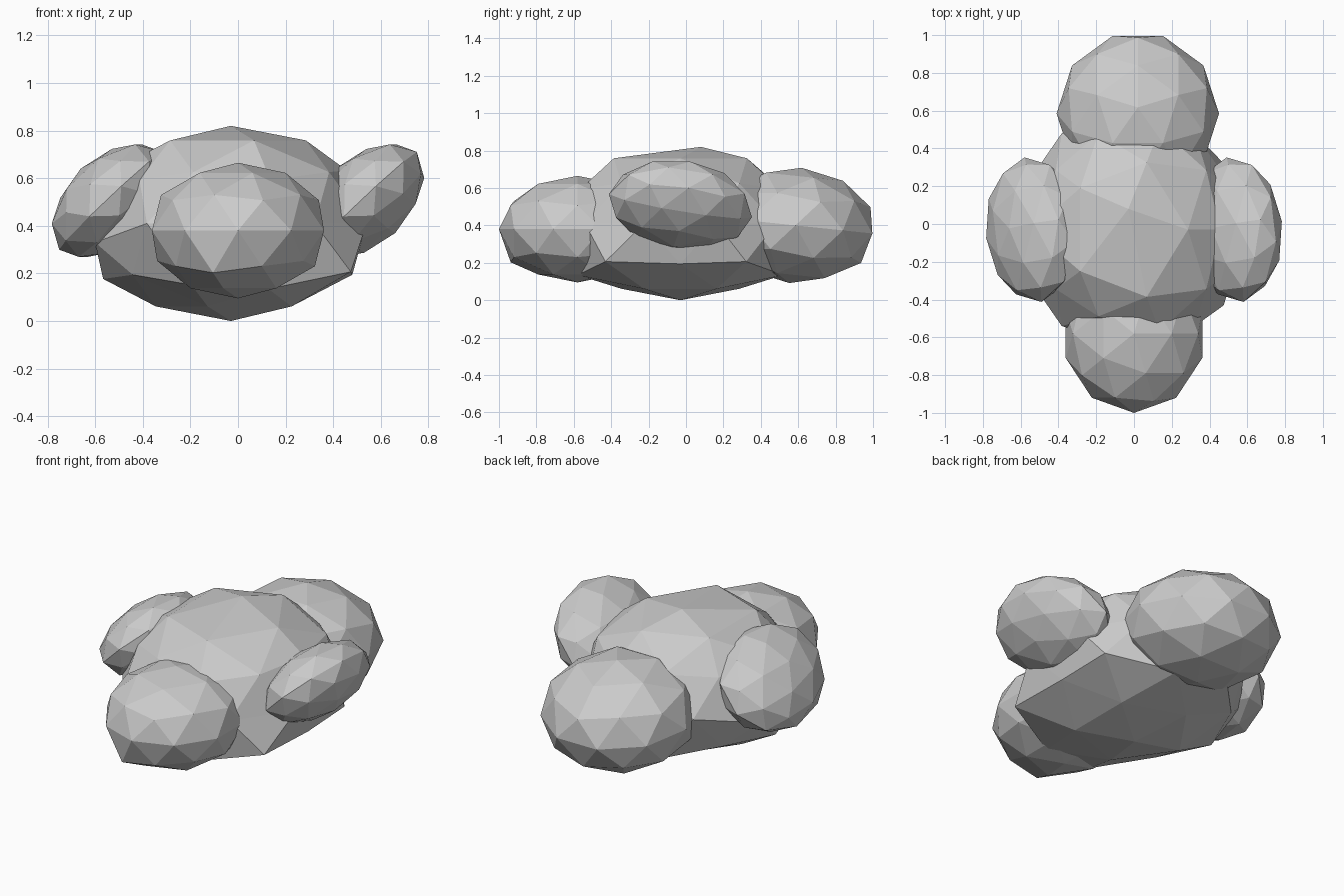
import bpy
import math
from mathutils import Matrix, Vector

if "Cube" in bpy.data.objects:
    bpy.data.objects.remove(bpy.data.objects["Cube"])


def blob(name, centre, radii, tilt=(0, 0, 0), spin=0):
    """Low-poly faceted ellipsoid; spin turns the facets before scaling."""
    bpy.ops.mesh.primitive_ico_sphere_add(subdivisions=2, radius=1, location=centre)
    obj = bpy.context.object
    obj.name = name
    obj.rotation_mode = 'ZYX'
    obj.rotation_euler = [math.radians(a) for a in tilt]
    turn = Matrix.Rotation(math.radians(spin), 3, 'Z')
    for v in obj.data.vertices:
        v.co = Vector(c * r for c, r in zip(turn @ v.co, radii))
    return obj


def nudge(obj, start, shift):
    """Move the corner nearest to start (in object space)."""
    target = Vector(start)
    v = min(obj.data.vertices, key=lambda v: (v.co - target).length)
    v.co += Vector(shift)


# Central body, slightly boxy and irregular
body = blob("body", (-0.03, -0.03, 0.41), (0.6, 0.63, 0.41))
for v in body.data.vertices:
    x, y, z = v.co.x / 0.6, v.co.y / 0.63, v.co.z / 0.41
    if z > 0.95:                                  # crown leans backward
        v.co.y += 0.11
    elif z > 0.8:                                 # broad upper shoulders
        v.co.y *= 1.13
    elif z > 0.4 and x > 0.85:                    # pinched upper right corner
        v.co += Vector((-0.05, 0, 0.04))
    elif 0.4 < z < 0.5 and x < -0.7:              # pinched upper left corners
        v.co.x += 0.05
        v.co.y *= 0.95
    elif z > 0.4 and y < -0.7 and x < 0:          # upper front
        v.co.y *= 0.9
    elif abs(z) < 0.1 and x < -0.9:               # low waist at the left
        v.co.z -= 0.08
    elif -0.5 < z < -0.4 and x > 0.65:            # bulging lower right corners
        v.co += Vector((0.07, -0.07 if y < 0 else 0.02, -0.02))
    elif -0.5 < z < -0.4:                         # sagging lower left corners
        v.co.z -= 0.05 if x < -0.8 else 0.075
        v.co.y *= 1.08
    elif -0.6 < z < -0.5 and abs(y) > 0.7:        # full underside front and back
        v.co.z -= 0.06
        v.co.y *= 1.08

# Front and back lobes
front = blob("front_lobe", (0.0, -0.58, 0.38), (0.38, 0.42, 0.285))
nudge(front, (-0.105, -0.36, -0.127), (0, 0, -0.05))
back = blob("back_lobe", (0.02, 0.585, 0.40), (0.43, 0.435, 0.31), (-6, 0, 0), 18)

# Side lobes: same shape and tilt on both sides
for name, x in (("left_lobe", -0.535), ("right_lobe", 0.535)):
    blob(name, (x, -0.03, 0.505), (0.295, 0.39, 0.185), (-3, -43, 9))
